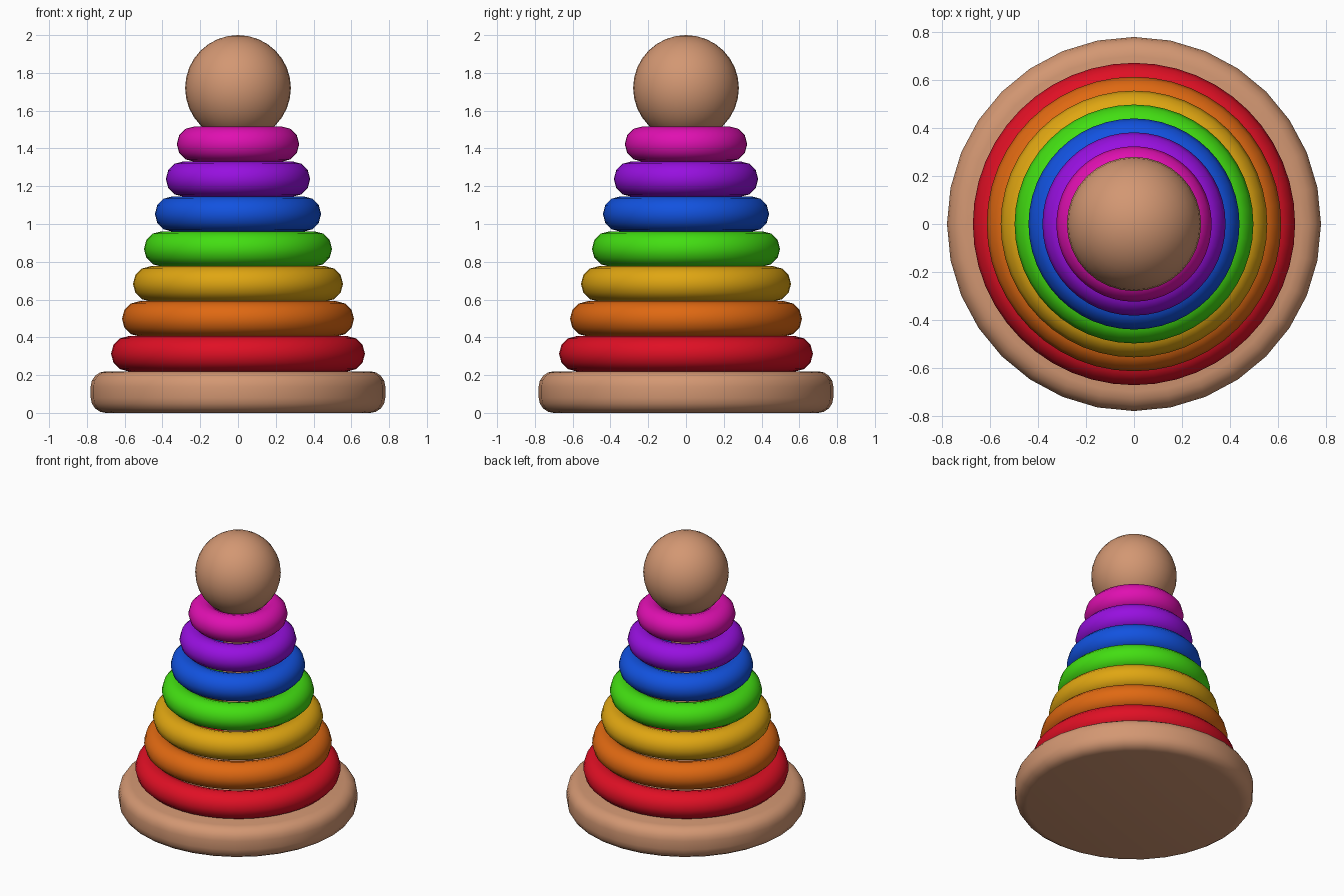
import bpy
import math

if "Cube" in bpy.data.objects:
    bpy.data.objects.remove(bpy.data.objects["Cube"])


def material(name, color):
    m = bpy.data.materials.new(name)
    m.diffuse_color = (*color, 1.0)
    m.use_nodes = True
    m.node_tree.nodes["Principled BSDF"].inputs["Base Color"].default_value = m.diffuse_color
    return m


def finish(name, mat):
    ob = bpy.context.object
    ob.name = name
    ob.data.materials.append(mat)
    return ob


wood = material("wood", (0.65, 0.31, 0.17))

# Round base with softened rims
bpy.ops.mesh.primitive_cylinder_add(vertices=32, radius=0.78, depth=0.22, location=(0, 0, 0.11))
base = finish("base", wood)
bevel = base.modifiers.new("rim", 'BEVEL')
bevel.width = 0.08
bevel.segments = 4
bevel.limit_method = 'ANGLE'
bevel.angle_limit = math.radians(40)
bpy.ops.object.modifier_apply(modifier="rim")
bpy.ops.object.shade_smooth_by_angle(angle=math.radians(40))

# Centre pole running through the rings
bpy.ops.mesh.primitive_cylinder_add(vertices=24, radius=0.1, depth=1.4, location=(0, 0, 0.9))
finish("pole", wood)
bpy.ops.object.shade_smooth_by_angle(angle=math.radians(40))

# Stacked rings, shrinking upward
colors = [
    ("red", (0.74, 0.005, 0.018)),
    ("orange", (0.74, 0.14, 0.006)),
    ("yellow", (0.74, 0.38, 0.006)),
    ("green", (0.055, 0.73, 0.006)),
    ("blue", (0.006, 0.085, 0.74)),
    ("purple", (0.31, 0.005, 0.74)),
    ("pink", (0.74, 0.005, 0.44)),
]
minor = 0.0935
for i, (name, color) in enumerate(colors):
    outer = 0.672 - 0.058 * i
    bpy.ops.mesh.primitive_torus_add(
        major_radius=outer - minor, minor_radius=minor,
        major_segments=48, minor_segments=12,
        location=(0, 0, 0.313 + 0.185 * i))
    finish(name + "_ring", material(name, color))
    bpy.ops.object.shade_smooth()

# Ball on top
bpy.ops.mesh.primitive_uv_sphere_add(segments=32, ring_count=16, radius=0.28, location=(0, 0, 1.72))
finish("top_ball", wood)
bpy.ops.object.shade_smooth()
